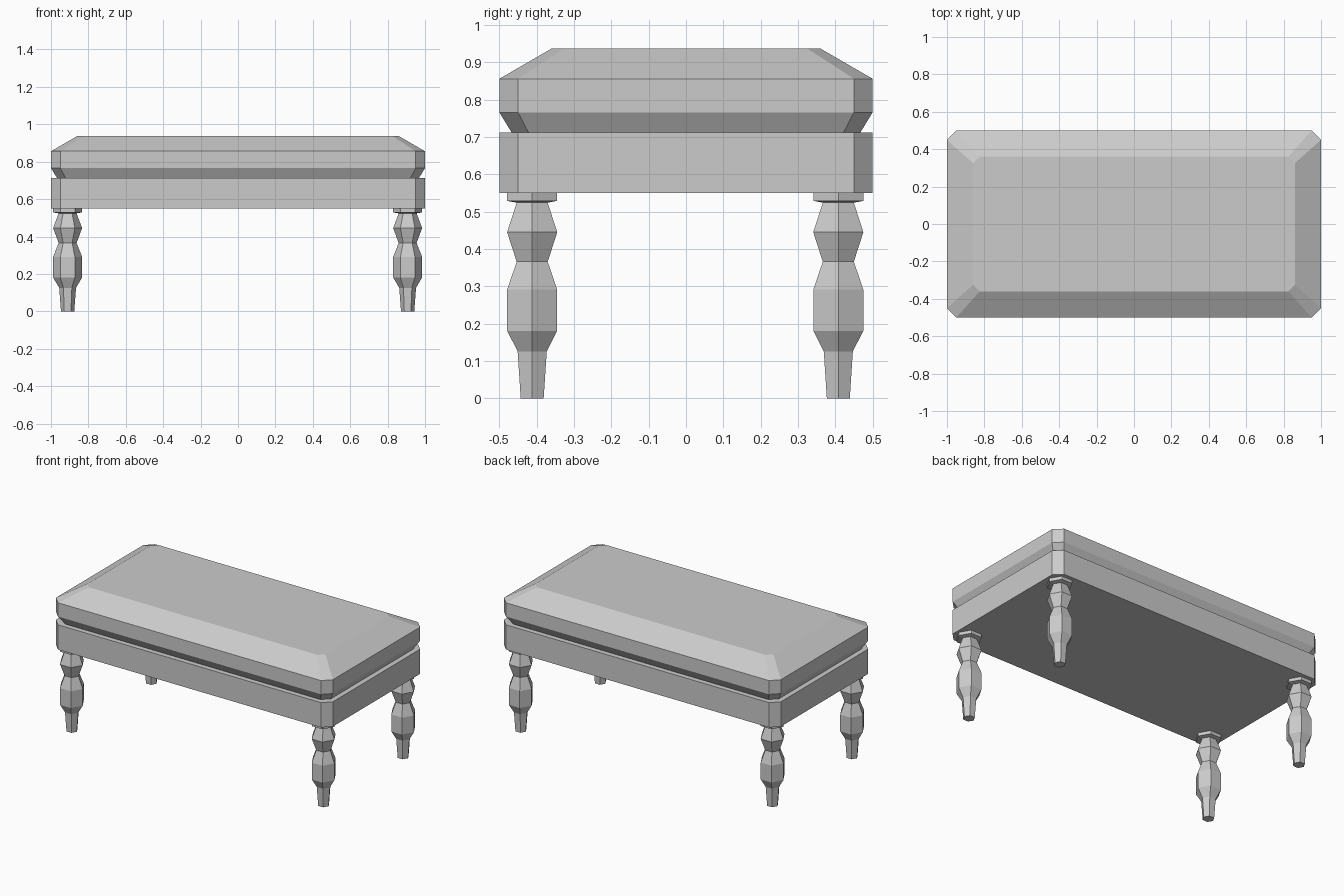
import bpy
import bmesh
from math import cos, sin, tau

cube = bpy.data.objects.get("Cube")
if cube:
    bpy.data.objects.remove(cube)

grey = bpy.data.materials.new("plain grey")
grey.use_nodes = True
grey.diffuse_color = (0.6, 0.6, 0.6, 1)
grey.node_tree.nodes["Principled BSDF"].inputs["Base Color"].default_value = (0.6, 0.6, 0.6, 1)


def loft(name, rings, location=(0, 0, 0)):
    """Skin a stack of matching outlines and cap both ends."""
    bm = bmesh.new()
    loops = [[bm.verts.new(p) for p in ring] for ring in rings]
    for low, high in zip(loops, loops[1:]):
        for i in range(len(low)):
            j = (i + 1) % len(low)
            bm.faces.new((low[i], low[j], high[j], high[i]))
    bm.faces.new(loops[0][::-1])
    bm.faces.new(loops[-1])
    mesh = bpy.data.meshes.new(name)
    bm.to_mesh(mesh)
    bm.free()
    mesh.materials.append(grey)
    obj = bpy.data.objects.new(name, mesh)
    obj.location = location
    bpy.context.collection.objects.link(obj)
    return obj


def cut_rectangle(inset, cut, z):
    """Rectangle with chamfered corners, counter-clockwise."""
    x, y = 1 - inset, 0.5 - inset
    return [(x, cut - y, z), (x, y - cut, z), (x - cut, y, z), (cut - x, y, z),
            (-x, y - cut, z), (-x, cut - y, z), (cut - x, -y, z), (x - cut, -y, z)]


def hexagon(radius, z):
    return [(radius * cos(tau * i / 6), radius * sin(tau * i / 6), z) for i in range(6)]


# Frame under the seat
loft("seat_frame", [cut_rectangle(0, 0.05, z) for z in (0.55, 0.712)])

# Cushion: undercut base, straight band, sloping top
cushion_profile = [(0.033, 0.045, 0.712), (0, 0.05, 0.766),
                   (0, 0.05, 0.856), (0.14, 0.035, 0.937)]
loft("cushion", [cut_rectangle(*step) for step in cushion_profile])

# Turned six-sided legs, radius and height from foot to collar
leg_profile = [(0.0355, 0), (0.045, 0.126), (0.0775, 0.181), (0.0775, 0.291),
               (0.048, 0.366), (0.0775, 0.445), (0.048, 0.524),
               (0.0775, 0.529), (0.0775, 0.55)]
for end, sy in (("front", -1), ("back", 1)):
    for side, sx in (("left", 1), ("right", -1)):
        loft(f"{end}_{side}_leg", [hexagon(*step) for step in leg_profile],
             (sx * 0.909 - 0.002, sy * 0.41 - 0.002, 0))
